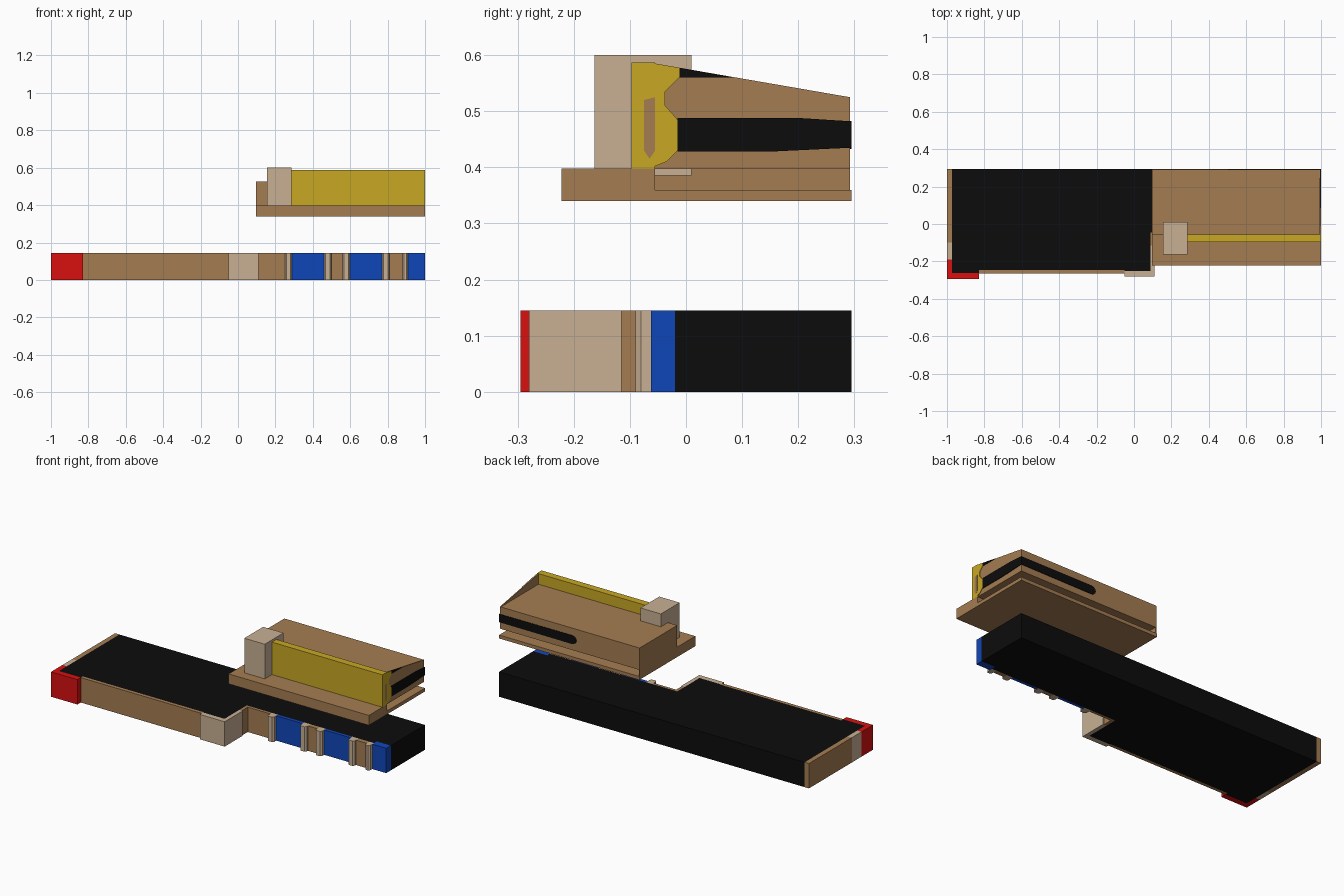
import bpy, bmesh, math


def material(name, rgb):
    m = bpy.data.materials.new(name)
    m.diffuse_color = (*rgb, 1)
    return m


BROWN = material("brown", (0.376, 0.202, 0.084))
BEIGE = material("beige", (0.578, 0.434, 0.296))
YELLOW = material("yellow", (0.578, 0.392, 0.017))
BLUE = material("blue", (0.005, 0.061, 0.485))
RED = material("red", (0.686, 0.005, 0.005))
BLACK = material("black", (0.0037, 0.0037, 0.0037))


def prism(name, pts, axis, lo, hi, mat):
    """Extrude a 2D outline along an axis (x: yz outline, y: xz, z: xy)."""
    place = {"x": lambda a, b, t: (t, a, b),
             "y": lambda a, b, t: (a, t, b),
             "z": lambda a, b, t: (a, b, t)}[axis]
    bm = bmesh.new()
    low = [bm.verts.new(place(a, b, lo)) for a, b in pts]
    high = [bm.verts.new(place(a, b, hi)) for a, b in pts]
    bm.faces.new(low)
    bm.faces.new(high)
    for i in range(len(pts)):
        j = (i + 1) % len(pts)
        bm.faces.new((low[i], low[j], high[j], high[i]))
    bmesh.ops.recalc_face_normals(bm, faces=bm.faces)
    me = bpy.data.meshes.new(name)
    bm.to_mesh(me)
    bm.free()
    me.materials.append(mat)
    ob = bpy.data.objects.new(name, me)
    bpy.context.collection.objects.link(ob)
    return ob


def box(name, x, y, z, mat):
    return prism(name, [(x[0], y[0]), (x[1], y[0]), (x[1], y[1]), (x[0], y[1])],
                 "z", z[0], z[1], mat)


# ---------- ground floor ----------
GF = (0, 0.145)
prism("ground_core",
      [(-0.972, 0.295), (-0.972, -0.262), (-0.83, -0.262), (-0.83, -0.245),
       (-0.05, -0.245), (-0.05, -0.25), (0.088, -0.25), (0.088, -0.045),
       (0.91, -0.045), (0.91, -0.02), (1, -0.02), (1, 0.295)], "z", *GF, BLACK)

# red corner, left end wall and long front wall
box("corner_front", (-1, -0.83), (-0.295, -0.262), GF, RED)
box("corner_side", (-1, -0.972), (-0.262, -0.19), GF, RED)
box("end_pier", (-1, -0.972), (-0.19, -0.10), GF, BEIGE)
box("end_wall", (-1, -0.972), (-0.10, 0.295), GF, BROWN)
box("front_wall", (-0.83, -0.05), (-0.264, -0.245), GF, BROWN)

# projecting beige corner pillar and the brown wall behind it
box("pillar_front", (-0.05, 0.11), (-0.28, -0.25), GF, BEIGE)
box("pillar_side", (0.088, 0.11), (-0.25, -0.115), GF, BEIGE)
box("return_wall", (0.088, 0.105), (-0.115, -0.06), GF, BROWN)
box("recess_wall", (0.088, 0.25), (-0.06, -0.045), GF, BROWN)

# blue windows, brown piers and beige pilasters along the recess
for i, (a, b) in enumerate([(0.29, 0.46), (0.60, 0.77)]):
    box(f"window_{i}", (a, b), (-0.062, -0.045), GF, BLUE)
box("end_window", (0.91, 1), (-0.062, -0.02), GF, BLUE)
for i, (a, b) in enumerate([(0.50, 0.56), (0.81, 0.88)]):
    box(f"pier_{i}", (a, b), (-0.07, -0.045), GF, BROWN)
for i, (a, b) in enumerate([(0.25, 0.29), (0.46, 0.50), (0.56, 0.60),
                            (0.77, 0.81), (0.88, 0.91)]):
    prism(f"pilaster_{i}", [(a, -0.045), (a, -0.08), (a + 0.008, -0.09),
                            (b - 0.008, -0.09), (b, -0.08), (b, -0.045)],
          "z", *GF, BEIGE)

# ---------- upper floor ----------
box("floor_slab", (0.095, 1), (-0.222, 0.295), (0.34, 0.36), BROWN)
box("front_ledge", (0.095, 1), (-0.222, -0.055), (0.36, 0.398), BROWN)
box("upper_body", (0.10, 0.997), (-0.055, 0.292), (0.397, 0.525), BROWN)
box("left_wall", (0.095, 0.10), (-0.055, 0.292), (0.36, 0.525), BROWN)
box("upper_block", (0.155, 0.287), (-0.163, 0.01), (0.385, 0.60), BEIGE)
box("parapet", (0.287, 1), (-0.097, -0.055), (0.398, 0.587), YELLOW)
prism("parapet_end", [(-0.055, 0.525), (0.292, 0.525), (-0.055, 0.585)],
      "x", 0.991, 0.997, BROWN)

# painted plates on the right end
prism("end_yellow", [(-0.055, 0.402), (-0.035, 0.41), (-0.015, 0.43),
                     (-0.015, 0.485), (-0.037, 0.51), (-0.037, 0.535),
                     (-0.012, 0.56), (-0.012, 0.5776), (-0.055, 0.585)],
      "x", 0.997, 1, YELLOW)
prism("end_black_wedge", [(-0.012, 0.56), (0.085, 0.56), (-0.012, 0.5776)],
      "x", 0.997, 1, BLACK)
prism("end_stain", [(-0.075, 0.43), (-0.065, 0.415), (-0.055, 0.43),
                    (-0.055, 0.525), (-0.075, 0.52)], "x", 1, 1.0008, BROWN)

# black window band wrapping from the right end to the back
prism("band_end", [(-0.015, 0.428), (0.15, 0.428), (0.295, 0.435),
                   (0.295, 0.482), (0.2, 0.488), (-0.015, 0.488)],
      "x", 0.997, 1, BLACK)
tip = [(0.53 + 0.028 * math.cos(t), 0.458 + 0.025 * math.sin(t))
       for t in [math.pi / 2 + math.pi * k / 6 for k in range(7)]]
prism("band_back", [(0.997, 0.435), (0.997, 0.482)] + tip,
      "y", 0.292, 0.295, BLACK)
